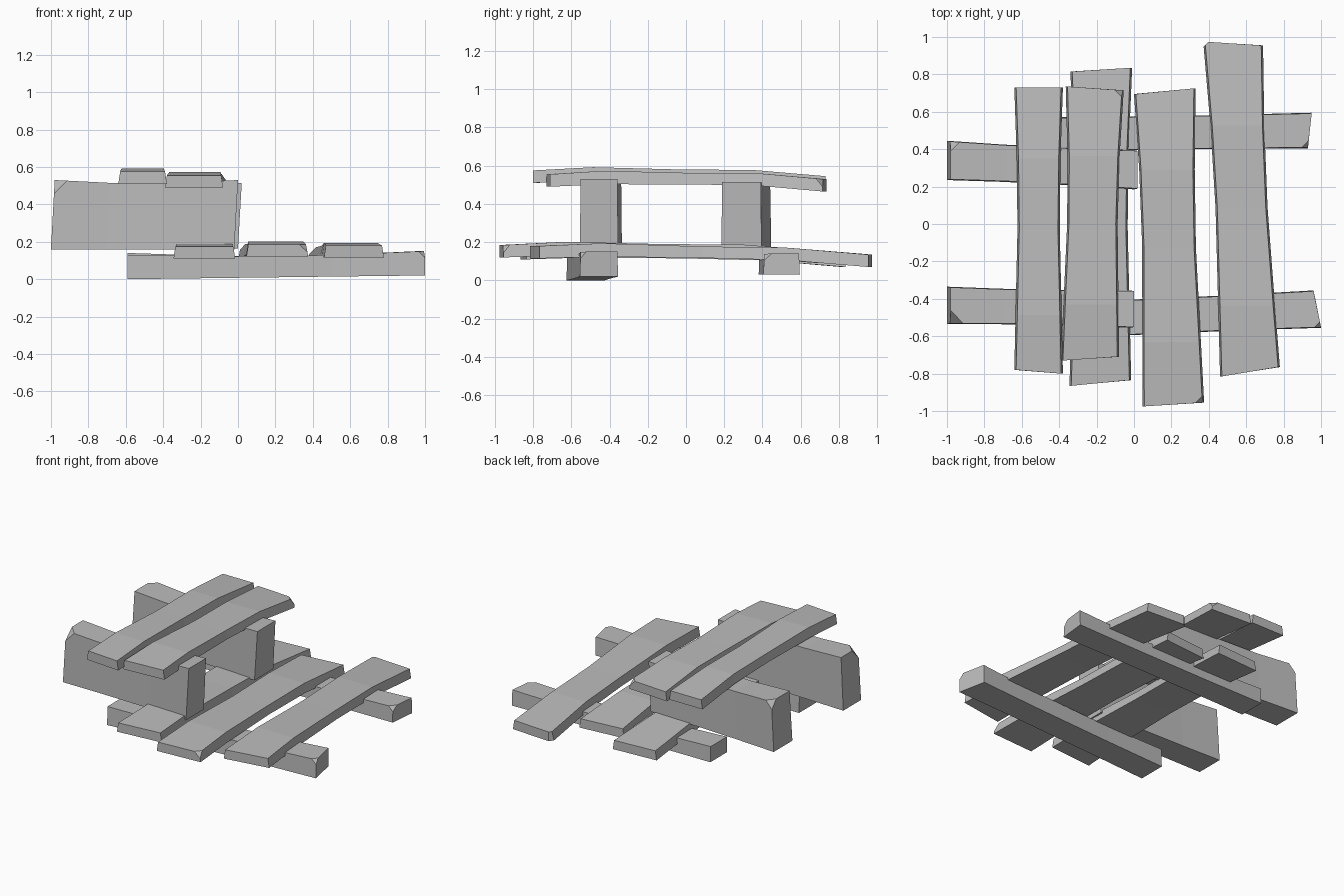
import bpy, bmesh
from mathutils import Vector

cube = bpy.data.objects.get("Cube")
if cube:
    bpy.data.objects.remove(cube)

wood = bpy.data.materials.new("plain grey wood")
wood.use_nodes = True
grey = (0.5, 0.5, 0.5, 1)
wood.diffuse_color = grey
wood.node_tree.nodes["Principled BSDF"].inputs["Base Color"].default_value = grey

# warp rules: (fraction of length, bottom lift, top lift, width factor)
WARPED_BOARD = [(0, 0, 0, 1), (0.2, 0.01, 0.015, 0.95), (0.5, 0.005, 0, 0.87),
                (0.75, -0.005, -0.005, 0.9), (1, -0.04, -0.04, 1)]
HEWN_BEAM = [(0, 0, 0, 1), (0.3, 0, -0.015, 0.95), (0.7, 0, -0.015, 0.95), (1, 0, 0, 1)]


def chip_corner(bm, direction, depth):
    """Slice off the corner lying furthest along a direction."""
    normal = Vector(direction).normalized()
    furthest = max(vert.co.dot(normal) for vert in bm.verts)
    geometry = bm.verts[:] + bm.edges[:] + bm.faces[:]
    cut = bmesh.ops.bisect_plane(bm, geom=geometry, plane_co=normal * (furthest - depth),
                                 plane_no=normal, clear_outer=True)
    rim = [part for part in cut["geom_cut"] if isinstance(part, bmesh.types.BMEdge)]
    bmesh.ops.contextual_create(bm, geom=rim)


def timber(name, start, end, width, height, warp, skew=(0, 0), lean=0, inset=0.004,
           chips=(), depth=0.02):
    """Loft a board between the bottom centres of its two ends.
    skew slants the end cuts, lean slides the top along the board."""
    start, end = Vector(start), Vector(end)
    run, side = Vector((1, 0, 0)), Vector((0, 1, 0))
    if abs(end.y - start.y) > abs(end.x - start.x):
        run, side = side, run
    up = Vector((0, 0, 1))
    bm = bmesh.new()
    rings = []
    for fraction, bottom, top, flare in warp:
        centre = start.lerp(end, fraction)
        half = side * width * flare / 2
        slant = run * {0: skew[0], 1: skew[1]}.get(fraction, 0) / 2
        low = centre + up * bottom
        high = centre + up * (height + top) + run * lean
        brim = half - side * inset
        corners = (low - half - slant, low + half + slant,
                   high + brim + slant, high - brim - slant)
        rings.append([bm.verts.new(corner) for corner in corners])
    for near, far in zip(rings, rings[1:]):
        for k in range(len(near)):
            bm.faces.new((near[k - 1], near[k], far[k], far[k - 1]))
    bm.faces.new(rings[0])
    bm.faces.new(rings[-1])
    bmesh.ops.recalc_face_normals(bm, faces=bm.faces)
    for direction in chips:
        chip_corner(bm, direction, depth)
    bmesh.ops.recalc_face_normals(bm, faces=bm.faces)
    mesh = bpy.data.meshes.new(name)
    bm.to_mesh(mesh)
    bm.free()
    mesh.materials.append(wood)
    bpy.context.collection.objects.link(bpy.data.objects.new(name, mesh))


def plank(name, start, end, width, skew, chips=()):
    """Thin warped board with bevelled top edges."""
    timber(name, start, end, width, 0.065, WARPED_BOARD, skew, inset=0.01, chips=chips)


# ground rails
timber("front_rail", (-0.59, -0.525, 0), (0.98, -0.455, 0.02), 0.2, 0.13, HEWN_BEAM,
       skew=(0, -0.04), chips=[(1, -1, 1)])
timber("back_rail", (-0.59, 0.475, 0.03), (0.94, 0.5, 0.03), 0.19, 0.11, HEWN_BEAM,
       skew=(0, 0.02), chips=[(1, -1, 1)])

# upright beams carrying the raised planks
timber("front_upright_beam", (-1, -0.435, 0.16), (-0.02, -0.455, 0.16), 0.2, 0.37,
       HEWN_BEAM, lean=0.02, chips=[(-1, -1, 1)], depth=0.04)
timber("back_upright_beam", (-1, 0.34, 0.165), (0, 0.29, 0.165), 0.21, 0.35,
       HEWN_BEAM, lean=0.02, chips=[(-1, 1, 1)], depth=0.03)

# low planks
plank("inner_low_plank", (-0.18, -0.85, 0.11), (-0.175, 0.825, 0.11), 0.33, (0.03, 0.02))
plank("middle_low_plank", (0.21, -0.965, 0.12), (0.165, 0.71, 0.13), 0.33, (0.02, 0.03),
      chips=[(1, -1, 1)])
plank("outer_low_plank", (0.62, -0.79, 0.115), (0.53, 0.965, 0.11), 0.32, (0.05, -0.02),
      chips=[(-1, 1, 0)])

# raised planks
plank("outer_raised_plank", (-0.51, -0.79, 0.51), (-0.51, 0.73, 0.52), 0.26, (-0.02, 0))
plank("inner_raised_plank", (-0.235, -0.72, 0.49), (-0.21, 0.725, 0.505), 0.31,
      (0.02, -0.02), chips=[(1, 1, 1)])
